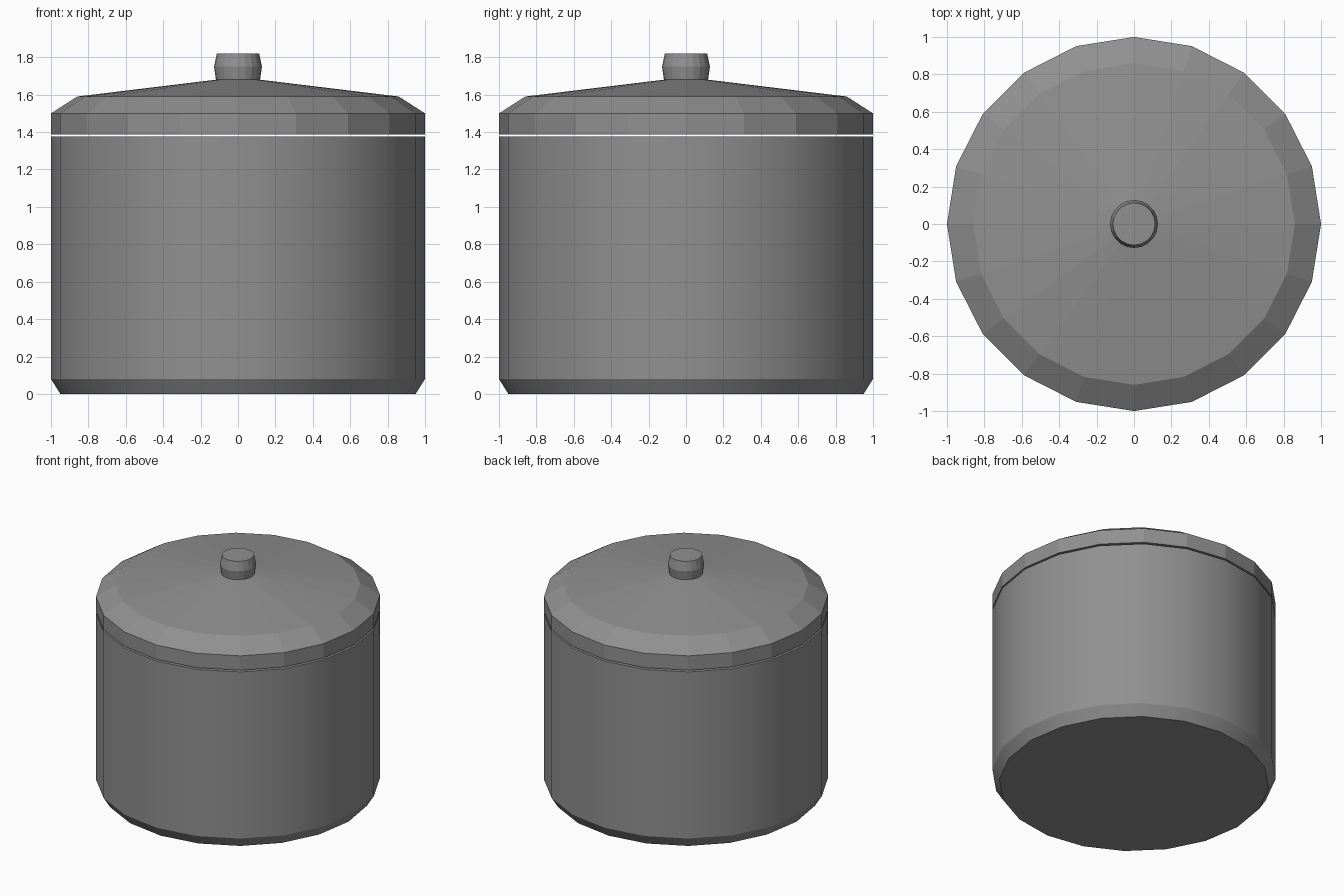
import bpy, bmesh, math

if "Cube" in bpy.data.objects:
    bpy.data.objects.remove(bpy.data.objects["Cube"])

SIDES = 20

# Dark grey finish
grey = bpy.data.materials.new("dark_grey")
grey.diffuse_color = (0.28, 0.28, 0.28, 1)
grey.use_nodes = True
grey.node_tree.nodes["Principled BSDF"].inputs["Base Color"].default_value = grey.diffuse_color


def lathe(name, profile, smooth):
    """Spin a (radius, z) outline round z; both ends are capped."""
    bm = bmesh.new()
    rings = []
    for r, z in profile:
        rings.append([bm.verts.new((r * math.cos(2 * math.pi * i / SIDES),
                                    r * math.sin(2 * math.pi * i / SIDES), z))
                      for i in range(SIDES)])
    for a, b in zip(rings, rings[1:]):
        for i in range(SIDES):
            j = (i + 1) % SIDES
            bm.faces.new((a[i], a[j], b[j], b[i]))
    bm.faces.new(rings[0][::-1])
    bm.faces.new(rings[-1])
    bmesh.ops.recalc_face_normals(bm, faces=bm.faces)
    mesh = bpy.data.meshes.new(name)
    bm.to_mesh(mesh)
    bm.free()
    mesh.materials.append(grey)
    obj = bpy.data.objects.new(name, mesh)
    bpy.context.collection.objects.link(obj)
    if smooth:
        bpy.ops.object.select_all(action='DESELECT')
        obj.select_set(True)
        bpy.context.view_layer.objects.active = obj
        bpy.ops.object.shade_smooth_by_angle(angle=math.radians(30))
    return obj


# Hollow pot with a chamfered foot
lathe("pot_body", [(0.95, 0), (1, 0.08), (1, 1.375), (0.94, 1.375),
                   (0.94, 0.1), (0.9, 0.06)], True)

# Faceted lid, resting just above the rim
lathe("lid", [(1, 1.388), (1, 1.5), (0.86, 1.59), (0.118, 1.68)], False)

# Faceted knob on the lid
lathe("lid_knob", [(0.118, 1.68), (0.128, 1.75), (0.113, 1.82)], False)
